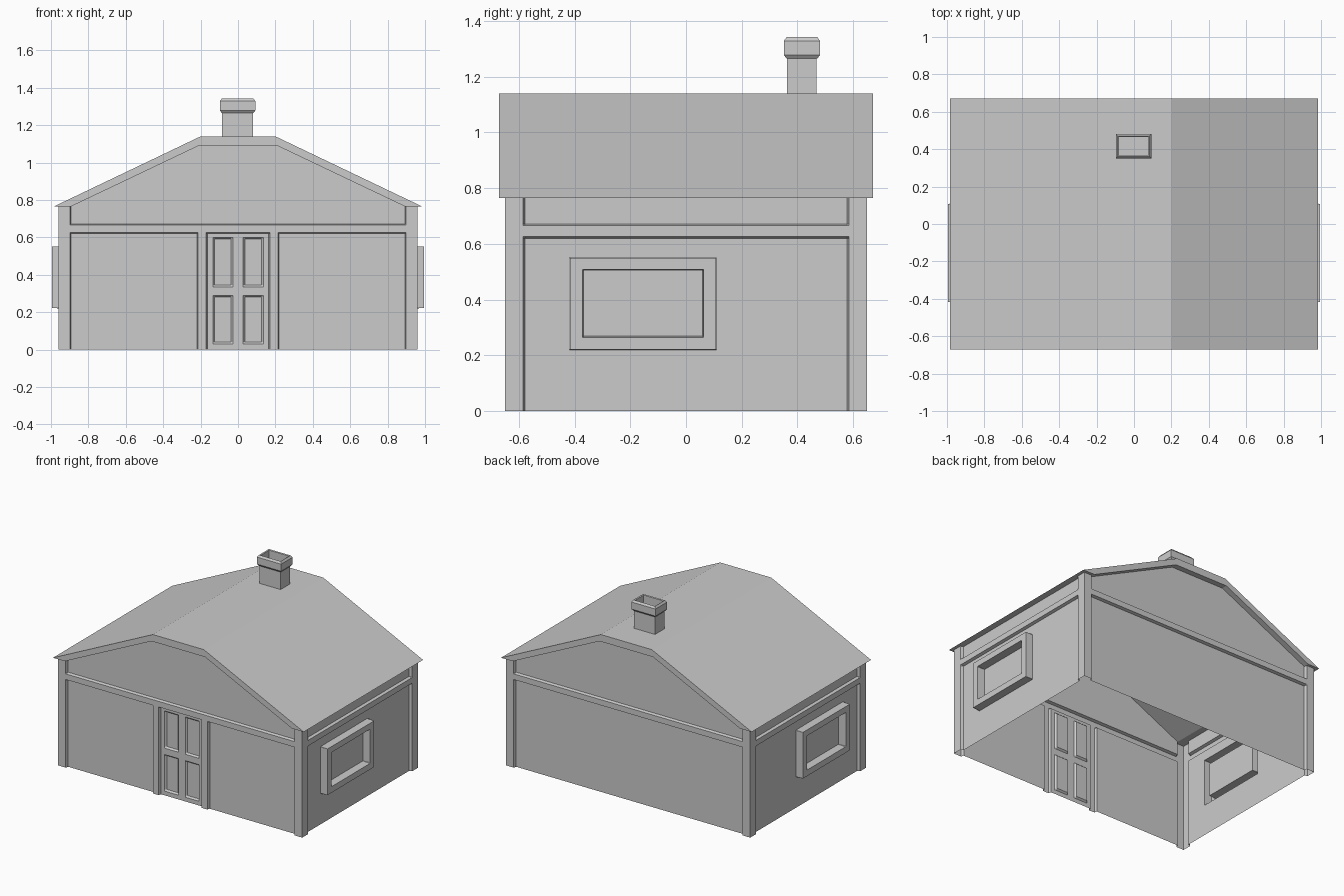
import bpy, bmesh

if "Cube" in bpy.data.objects:
    bpy.data.objects.remove(bpy.data.objects["Cube"])

WX, WY, EAVE = 0.94, 0.63, 0.765     # wall planes and wall height
D = 0.02                             # relief of posts and beams


def make(name, bm):
    me = bpy.data.meshes.new(name)
    bm.to_mesh(me)
    bm.free()
    ob = bpy.data.objects.new(name, me)
    bpy.context.collection.objects.link(ob)
    return ob


def relief(name, half, features, place, flip=False):
    """Single-skin wall: each feature (u0,u1,v0,v1,depth,slope) raises or sinks a panel."""
    us, vs = {-half, half}, {0, EAVE}
    for u0, u1, v0, v1, d, s in features:
        us |= {round(c, 4) for c in (u0, u0 + s, u1 - s, u1) if -half < c < half}
        vs |= {round(c, 4) for c in (v0, v0 + s, v1 - s, v1) if 0 < c < EAVE}
    us, vs = sorted(us), sorted(vs)

    def depth(u, v):
        r, e = 0, 1e-5
        for u0, u1, v0, v1, d, s in features:
            if u0 + s - e <= u <= u1 - s + e and v0 + s - e <= v <= v1 - s + e:
                r = d
        return r

    bm = bmesh.new()
    g = [[bm.verts.new(place(u, v, depth(u, v))) for v in vs] for u in us]
    for i in range(len(us) - 1):
        for j in range(len(vs) - 1):
            q = [g[i][j], g[i + 1][j], g[i + 1][j + 1], g[i][j + 1]]
            bm.faces.new(q[::-1] if flip else q)
    bmesh.ops.dissolve_limit(bm, angle_limit=0.01, verts=bm.verts[:], edges=bm.edges[:])
    return make(name, bm)


def frame(half, post):
    """Corner posts and the horizontal beam shared by every wall."""
    return [(-2, -post, -1, 2, D, 0.006), (post, 2, -1, 2, D, 0.006),
            (-2, 2, 0.62, 0.672, D, 0.006)]


# front wall with door jambs and four sunken door panels
front = frame(WX, 0.893)
for s in (-1, 1):
    front.append((s * 0.192 - 0.028, s * 0.192 + 0.028, -1, 0.66, D, 0.006))
    for z0, z1 in ((0.03, 0.29), (0.335, 0.6)):
        front.append((s * 0.081 - 0.054, s * 0.081 + 0.054, z0, z1, -0.012, 0.01))
relief("front_wall_with_door", WX + D, front, lambda u, v, d: (u, -WY - d, v))
relief("back_wall", WX + D, frame(WX, 0.893), lambda u, v, d: (-u, WY + d, v))

# side walls with a framed window
side = frame(WY, 0.578) + [(-0.418, 0.11, 0.22, 0.552, 0.055, 0.002),
                           (-0.372, 0.063, 0.265, 0.508, 0.0, 0.004)]
relief("right_wall_with_window", WY + D, side, lambda u, v, d: (WX + d, u, v))
relief("left_wall_with_window", WY + D, side, lambda u, v, d: (-WX - d, u, v), True)

# gables
for name, y in (("front_gable", -WY), ("back_gable", WY)):
    bm = bmesh.new()
    pts = [(-0.893, EAVE), (0.893, EAVE), (0.21, 1.09), (-0.21, 1.09)]
    vs = [bm.verts.new((x, y, z)) for x, z in pts]
    bm.faces.new(vs if y < 0 else vs[::-1])
    make(name, bm)

# roof: a sloped profile swept from front to back
right = [(0.2, 1.14), (0.985, EAVE), (0.893, EAVE), (0.21, 1.09)]
left = [(-x, z) for x, z in right]
bm = bmesh.new()
ends = [[[bm.verts.new((x, y, z)) for x, z in half] for half in (left, right)]
        for y in (-0.67, 0.67)]
ring = [h[0] + h[1] for h in ends]
order = [0, 4, 5, 6, 7, 3, 2, 1]
for k in range(8):
    a, b = order[k], order[(k + 1) % 8]
    bm.faces.new((ring[0][a], ring[0][b], ring[1][b], ring[1][a]))
for r in ring:
    for q in ((0, 1, 2, 3), (4, 5, 6, 7), (0, 3, 7, 4)):
        bm.faces.new([r[i] for i in q])
bmesh.ops.recalc_face_normals(bm, faces=bm.faces[:])
make("roof", bm)

# chimney: stacked rectangles with a bevelled cap and a hollow flue
bm = bmesh.new()
loops = []
for hx, hy, z in ((0.083, 0.053, 1.135), (0.083, 0.053, 1.265), (0.085, 0.055, 1.265),
                  (0.095, 0.065, 1.278), (0.095, 0.065, 1.328), (0.085, 0.055, 1.342),
                  (0.078, 0.048, 1.338), (0.078, 0.048, 1.18)):
    loops.append([bm.verts.new((-0.002 + sx * hx, 0.416 + sy * hy, z))
                  for sx, sy in ((-1, -1), (1, -1), (1, 1), (-1, 1))])
for lo, hi in zip(loops, loops[1:]):
    for k in range(4):
        n = (k + 1) % 4
        bm.faces.new((lo[k], lo[n], hi[n], hi[k]))
bm.faces.new(loops[-1])
make("chimney", bm)
